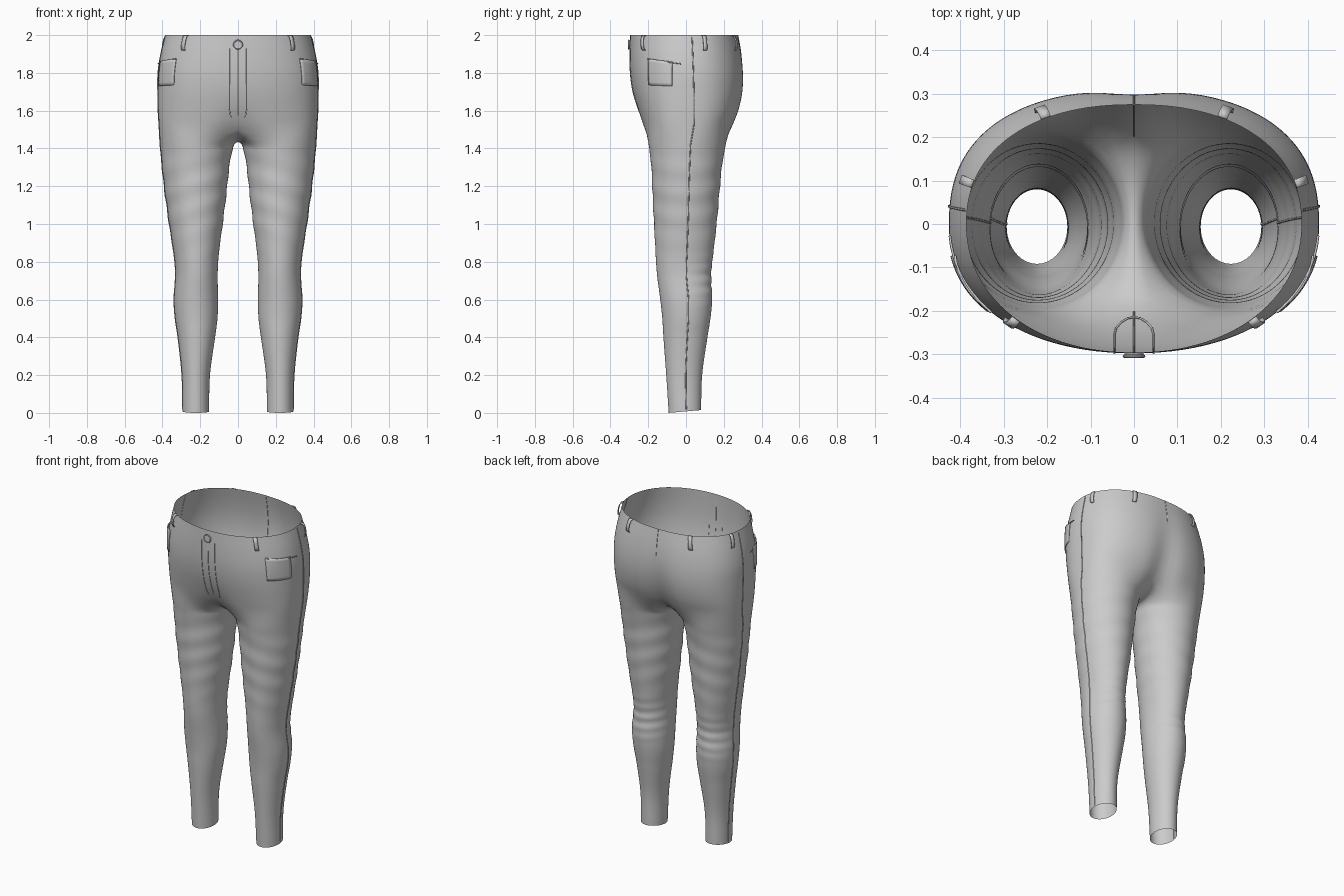
import bpy, bmesh
from math import sin, cos, pi, radians, exp
from mathutils import Vector

if "Cube" in bpy.data.objects:
    bpy.data.objects.remove(bpy.data.objects["Cube"])

J, K = 26, 10  # columns around the outside, columns across the crotch

# torso: z, half width, front y, back y, squareness, front dip, back cleft
TORSO = [(1.52, .419, -.232, .252, .45, .030, .050),
         (1.60, .424, -.256, .285, .30, .008, .038),
         (1.70, .426, -.281, .306, .20, .0, .025),
         (1.80, .425, -.295, .308, .12, .0, .013),
         (1.90, .410, -.298, .296, .06, .0, .005),
         (2.00, .386, -.296, .275, .0, .0, .0)]
# leg: z, inner x, outer x, front y, back y
LEG = [(0.0, .153, .293, -.092, .080), (.2, .148, .297, -.105, .086),
       (.4, .121, .318, -.120, .114), (.5, .108, .333, -.126, .130),
       (.6, .105, .339, -.137, .139), (.74, .107, .331, -.155, .134),
       (.85, .100, .341, -.162, .146), (1.0, .080, .364, -.170, .163),
       (1.2, .056, .391, -.180, .181), (1.32, .043, .404, -.186, .193),
       (1.42, .022, .413, -.199, .212)]


def interp(tab, z):
    """Smooth interpolation of table rows by height."""
    i = 0
    while i < len(tab) - 2 and z > tab[i + 1][0]:
        i += 1
    a, b = tab[i], tab[i + 1]
    p, n = tab[max(i - 1, 0)], tab[min(i + 2, len(tab) - 1)]
    h = b[0] - a[0]
    s = (z - a[0]) / h
    out = []
    for c in range(1, len(a)):
        ma = (b[c] - p[c]) / (b[0] - p[0]) * h
        mb = (n[c] - a[c]) / (n[0] - a[0]) * h
        out.append((2*s**3 - 3*s*s + 1)*a[c] + (s**3 - 2*s*s + s)*ma
                   + (3*s*s - 2*s**3)*b[c] + (s**3 - s*s)*mb)
    return out


def torso(deg, z):
    """Point on the seat; 0 = centre front, 90 = side, 180 = centre back."""
    a, yf, yb, sq, fd, bd = interp(TORSO, z)
    t = radians(deg)
    s, c = max(sin(t), 0), cos(t)
    n = (2.12 if c > 0 else 2.25) + sq
    x = a * s ** (2 / n)
    y = abs(c) ** (2 / n)
    if c > 0:
        y = yf * y + fd * exp(-(x / .07) ** 2)
    else:
        y = yb * y - bd * exp(-(x / .06) ** 2)
    return Vector((x, y, z))


def leg(deg, z):
    """Point on the leg, with knee folds behind and soft thigh wrinkles."""
    xi, xo, yf, yb = interp(LEG, z)
    t = radians(deg)
    r = .002 * sin(z * 48 + 2.5 * sin(t)) * exp(-((z - 1.15) / .25) ** 2)
    r += .005 * sin(z * 100 + sin(t)) * exp(-((z - .7) / .1) ** 2) * max(0, -cos(t))
    hem = .015 * (-cos(t) * .5 + .5) * max(0, 1 - z / .2)
    return Vector(((xi + xo) / 2 + ((xo - xi) / 2 + r) * sin(t),
                   (yf + yb) / 2 - ((yb - yf) / 2 + r) * cos(t), z + hem))


def surf(deg, z, off=0):
    """Seat or leg point pushed outward."""
    f = torso if z >= 1.52 else leg
    if 1.42 < z < 1.52:
        return surf(deg, 1.42, off).lerp(surf(deg, 1.52, off), (z - 1.42) / .1)
    d = f(deg + 1, z) - f(deg - 1, z)
    return f(deg, z) + Vector((d.y, -d.x, 0)).normalized() * off


def mesh_object(name, bm, mirror=True):
    me = bpy.data.meshes.new(name)
    bm.to_mesh(me)
    bm.free()
    ob = bpy.data.objects.new(name, me)
    bpy.context.collection.objects.link(ob)
    for p in me.polygons:
        p.use_smooth = True
    if mirror:
        m = ob.modifiers.new("mirror", 'MIRROR')
        m.use_clip = True
        m.merge_threshold = .0005
    return ob


def grid(bm, rows, closed=False):
    for a, b in zip(rows, rows[1:]):
        n = len(a)
        for i in range(n if closed else n - 1):
            k = (i + 1) % n
            bm.faces.new((a[i], b[i], b[k], a[k]))


def tube(name, pts, r=.0025, cyclic=False):
    cu = bpy.data.curves.new(name, 'CURVE')
    cu.dimensions = '3D'
    cu.bevel_depth, cu.bevel_resolution = r, 1
    sp = cu.splines.new('POLY')
    sp.points.add(len(pts) - 1)
    for q, p in zip(sp.points, pts):
        q.co = (*p, 1)
    sp.use_cyclic_u = cyclic
    ob = bpy.data.objects.new(name, cu)
    bpy.context.collection.objects.link(ob)


# trousers: half seat, crotch seam and one leg, mirrored
bm = bmesh.new()
upper = [[bm.verts.new(torso(180 * j / J, 2 - .48 * i / 14)) for j in range(J + 1)]
         for i in range(15)]
for row in upper:
    row[0].co.x = row[-1].co.x = 0
grid(bm, upper)
front, back = upper[-1][0].co, upper[-1][-1].co
crotch = []
for k in range(1, K):
    u = 1 - 2 * k / K
    crotch.append(bm.verts.new((0, (front.y + back.y) / 2 + u * (back.y - front.y) / 2,
                                1.44 + .08 * abs(u) ** 2.2)))
ring = upper[-1] + crotch
lower = [[bm.verts.new(leg(-40 + 10 * j, 1.42 * (1 - i / 70))) for j in range(J + K)]
         for i in range(71)]
grid(bm, [ring] + lower, True)
bmesh.ops.recalc_face_normals(bm, faces=bm.faces)
if sum(f.normal.x * (f.calc_center_median().x - .21) for f in bm.faces) < 0:
    bmesh.ops.reverse_faces(bm, faces=bm.faces)
ob = mesh_object("trousers", bm)
sub = ob.modifiers.new("smooth", 'SUBSURF')
sub.levels = sub.render_levels = 1

# belt loops: bowed strips standing off the waist
bm = bmesh.new()
for deg in (43.5, 107, 151):
    rows = [[bm.verts.new(surf(deg + w, z, off)) for w in (-1.9, 1.9)]
            for z, off in ((2.0, .001), (1.995, .014), (1.975, .018), (1.945, .016),
                           (1.925, .010), (1.918, .001))]
    grid(bm, rows)
mesh_object("belt_loops", bm).modifiers.new("thick", 'SOLIDIFY').thickness = .004

# side pockets: shallow patches with a slightly open top edge
bm = bmesh.new()
rows = []
for i in range(9):
    v = i / 8
    rows.append([bm.verts.new(surf(50 + 28 * u / 8, 1.875 - .015 * u / 8 - (.14 - .01 * u / 8) * v,
                                   .002 + .007 * (1 - v) ** 2 * sin(pi * u / 8) + .002))
                 for u in range(9)])
grid(bm, rows)
mesh_object("side_pockets", bm).modifiers.new("thick", 'SOLIDIFY').thickness = .004

# seams
flip = Vector((-1, 1, 1))
fly = [(.045, 1.93 - .04 * i) for i in range(9)] + [(.041, 1.575), (.03, 1.555), (.015, 1.543), (0, 1.54)]
for side, sx in (("right", 1), ("left", -1)):
    def m(p): return Vector((p.x * sx, p.y, p.z))
    tube("side_seam_" + side, [m(surf(95, .01 + 1.98 * i / 80)) for i in range(81)], .003)
    tube("pocket_edge_" + side, [m(surf(50 + 4 * i, 1.875 - .003 * i, .005)) for i in range(10)], .003)
    pts = []
    for x, z in fly:
        a = min((torso(d * .25, z) for d in range(80)), key=lambda p: abs(p.x - x))
        pts.append(Vector((x * sx, a.y, z)))
    tube("fly_seam_" + side, pts)
tube("back_seam", [torso(180, 2 - .02 * i) for i in range(25)])
tube("front_seam", [torso(0, 1.92 - .02 * i) for i in range(21)])

# waist button: disc with a raised rim
bpy.ops.mesh.primitive_cylinder_add(vertices=24, radius=.022, depth=.01,
                                    location=(0, -.301, 1.95), rotation=(pi / 2, 0, 0))
bpy.context.object.name = "waist_button"
bpy.ops.object.shade_smooth_by_angle()
bpy.ops.mesh.primitive_torus_add(major_radius=.022, minor_radius=.004, major_segments=24,
                                 minor_segments=8, location=(0, -.304, 1.95), rotation=(pi / 2, 0, 0))
bpy.context.object.name = "button_rim"
bpy.ops.object.shade_smooth_by_angle()
